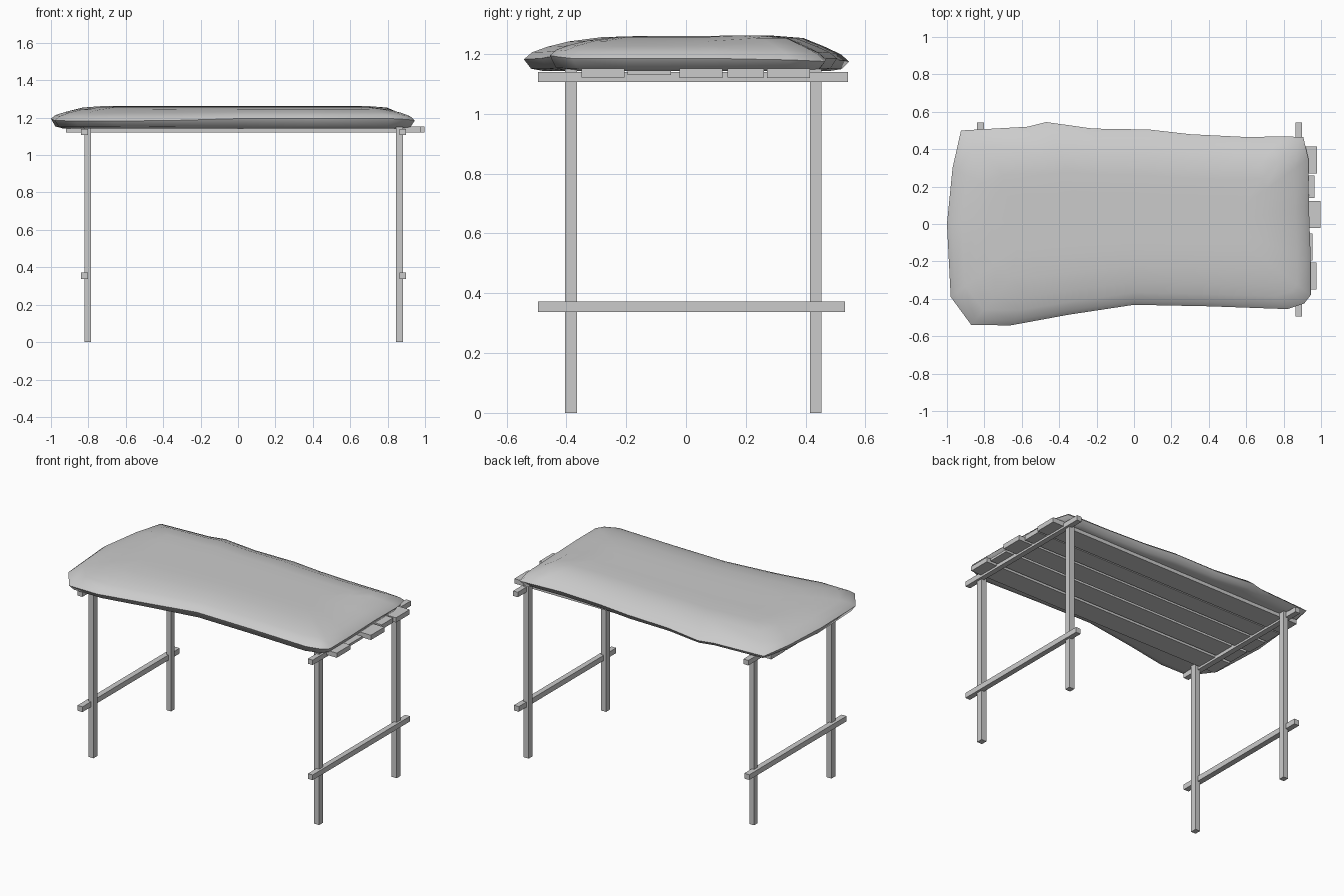
import bpy, bmesh
from mathutils import Vector

if "Cube" in bpy.data.objects:
    bpy.data.objects.remove(bpy.data.objects["Cube"])


def box(name, x, y, z):
    bm = bmesh.new()
    bmesh.ops.create_cube(bm, size=1)
    for v in bm.verts:
        v.co = Vector([(r[0] + r[1]) / 2 + c * (r[1] - r[0]) for r, c in zip((x, y, z), v.co)])
    me = bpy.data.meshes.new(name)
    bm.to_mesh(me)
    bm.free()
    ob = bpy.data.objects.new(name, me)
    bpy.context.collection.objects.link(ob)
    return ob


# Two end frames: legs, lower brace, upper beam
for side, leg, brace in (("left", (-.82, -.785), (-.84, -.803)),
                         ("right", (.845, .883), (.863, .898))):
    box(side + "_front_leg", leg, (-.405, -.364), (0, 1.149))
    box(side + "_back_leg", leg, (.414, .453), (0, 1.149))
    box(side + "_lower_brace", brace, (-.495, .532), (.338, .373))
    box(side + "_upper_beam", brace, (-.495, .542), (1.107, 1.14))

# Table top planks: y range, right end, z range
for i, (y0, y1, x1, z0, z1) in enumerate((
        (-.35, -.205, .975, 1.121, 1.152), (-.195, -.05, .955, 1.129, 1.145),
        (-.022, .122, .997, 1.12, 1.152), (.138, .26, .965, 1.121, 1.152),
        (.27, .415, .978, 1.12, 1.152))):
    box(f"plank_{i + 1}", (-.92, x1), (y0, y1), (z0, z1))

# Padded cover: outline with the height of its rim, lofted in inset rings
outline = [(-.925, .50, 1.175), (-.57, .52, 1.175), (-.47, .545, 1.175), (-.22, .51, 1.18),
           (.08, .505, 1.185), (.30, .48, 1.185), (.60, .465, 1.185), (.80, .468, 1.18),
           (.905, .465, 1.175), (.932, .35, 1.18), (.935, .10, 1.185), (.945, -.20, 1.185),
           (.945, -.38, 1.185), (.91, -.425, 1.19), (.82, -.455, 1.195), (.40, -.44, 1.195),
           (0, -.432, 1.195), (-.35, -.485, 1.185), (-.66, -.542, 1.182), (-.87, -.54, 1.182),
           (-.98, -.39, 1.185), (-1.0, 0, 1.195), (-.97, .30, 1.185)]


def ring(bm, d, height):
    return [bm.verts.new((x * (1 - d / .97), y * (1 - d / .5), height(y, r))) for x, y, r in outline]


bm = bmesh.new()
rings = [ring(bm, d, lambda y, r: 1.143 + (r - 1.143) * t)
         for d, t in ((.06, 0), (.022, .2), (0, 1))]
# Inset, then rise towards the top on the front and on the back
for d, front, back in ((.025, .3, .28), (.075, .55, .58), (.14, .77, .92),
                       (.24, .95, 1.02), (.36, 1, 1), (.47, 1, 1)):
    rings.append(ring(bm, d, lambda y, r: r + (1.26 - r) * (front if y < .2 else back)))
n = len(outline)
for a, b in zip(rings, rings[1:]):
    for i in range(n):
        bm.faces.new((a[i], a[(i + 1) % n], b[(i + 1) % n], b[i]))
bm.faces.new(rings[0])
bm.faces.new(rings[-1])
bmesh.ops.recalc_face_normals(bm, faces=bm.faces)
me = bpy.data.meshes.new("padded_cover")
bm.to_mesh(me)
bm.free()
cover = bpy.data.objects.new("padded_cover", me)
bpy.context.collection.objects.link(cover)
bpy.context.view_layer.objects.active = cover
cover.select_set(True)
bpy.ops.object.shade_smooth_by_angle(angle=1.2)
